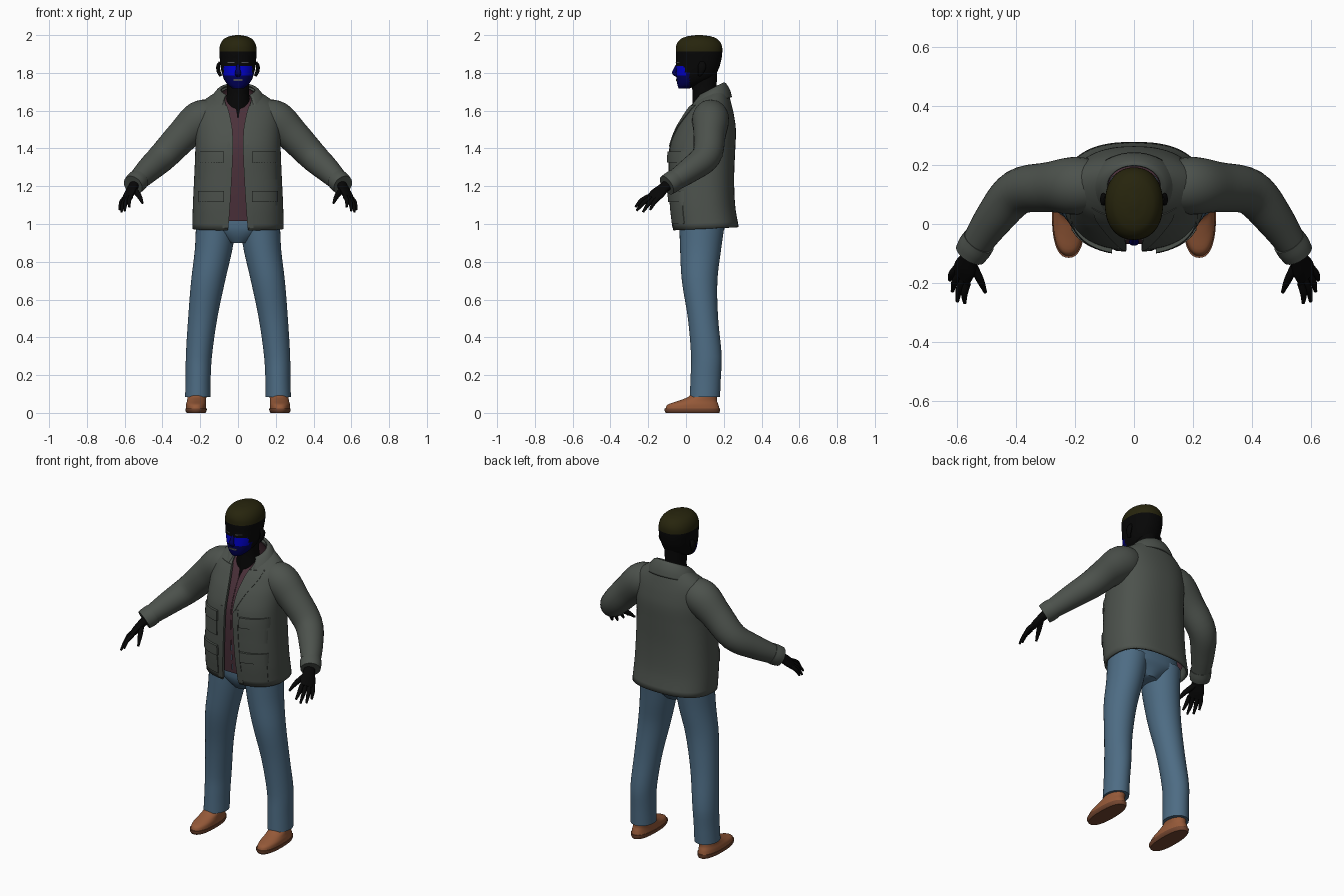
import bpy, bmesh, math
from mathutils import Vector

if "Cube" in bpy.data.objects:
    bpy.data.objects.remove(bpy.data.objects["Cube"])


def material(name, rgb):
    m = bpy.data.materials.new(name)
    m.diffuse_color = (*rgb, 1)
    m.use_nodes = True
    m.node_tree.nodes["Principled BSDF"].inputs["Base Color"].default_value = m.diffuse_color
    return m


JACKET = material("grey green cloth", (.073, .084, .073))
SHIRT = material("maroon cloth", (.070, .030, .042))
DENIM = material("blue denim", (.075, .150, .230))
LEATHER = material("tan leather", (.300, .100, .040))
SOLE = material("brown sole", (.170, .060, .028))
SKIN = material("black skin", (.002, .002, .002))
CAP = material("dark olive", (.020, .018, .004))
BLUE = material("bright blue", (.0, .0, .65))
NAVY = material("navy blue", (.0, .0, .10))
GREY = material("grey", (.09, .09, .10))


def skin(name, rows, mats, closed=True, caps=True, mirror=False, thick=0):
    """Join rows of points into one surface."""
    bm = bmesh.new()
    vs = [[bm.verts.new(p) for p in row] for row in rows]
    n = len(vs[0])
    for a, b in zip(vs, vs[1:]):
        for i in range(n if closed else n - 1):
            j = (i + 1) % n
            bm.faces.new((a[i], a[j], b[j], b[i]))
    if caps and closed:
        bm.faces.new(vs[0][::-1])
        bm.faces.new(vs[-1])
    bmesh.ops.recalc_face_normals(bm, faces=bm.faces)
    me = bpy.data.meshes.new(name)
    bm.to_mesh(me)
    bm.free()
    ob = bpy.data.objects.new(name, me)
    bpy.context.collection.objects.link(ob)
    for m in mats:
        me.materials.append(m)
    if thick:
        s = ob.modifiers.new("Thickness", 'SOLIDIFY')
        s.thickness, s.offset = thick, 0
    if mirror:
        ob.modifiers.new("Mirror", 'MIRROR')
    return ob


# A ring is (z, rx, cy, ry, cx, power, tilt, gap); the last four are optional
def full(r):
    return tuple(r) + (0, 2, 0, 0)[len(r) - 4:]


def ring_at(rings, z):
    """Smoothly interpolated ring at height z."""
    R = [full(r) for r in rings]
    i = 0
    while i < len(R) - 2 and z > R[i + 1][0]:
        i += 1
    p, q = R[i], R[i + 1]
    a, b = R[max(i - 1, 0)], R[min(i + 2, len(R) - 1)]
    h = q[0] - p[0]
    u = (z - p[0]) / h
    out = [z]
    for k in range(1, 8):
        m0 = (q[k] - a[k]) / (q[0] - a[0]) * h
        m1 = (b[k] - p[k]) / (b[0] - p[0]) * h
        out.append((2*u**3 - 3*u*u + 1) * p[k] + (u**3 - 2*u*u + u) * m0
                   + (3*u*u - 2*u**3) * q[k] + (u**3 - u*u) * m1)
    return out


def on_ring(r, a):
    z, rx, cy, ry, cx, p, tilt, g = r
    s, c = math.sin(a), math.cos(a)
    sx = math.copysign(abs(s) ** (2 / p), s)
    sy = -math.copysign(abs(c) ** (2 / p), c)
    return Vector((cx + rx * sx, cy + ry * sy, z + tilt * sy))


def angle_for(r, x):
    return math.asin(min(max(x / r[1], 0), 1) ** (r[5] / 2))


def loft(name, rings, mats, n=40, steps=4, opened=False, **kw):
    zs = [p[0] + (q[0] - p[0]) * k / steps
          for p, q in zip(rings, rings[1:]) for k in range(steps)]
    rows = []
    for z in zs + [rings[-1][0]]:
        r = ring_at(rings, z)
        a0 = angle_for(r, r[7]) if opened else 0
        rows.append([on_ring(r, a0 + (2 * math.pi - 2 * a0) * i / n)
                     for i in range(n + 1 if opened else n)])
    return skin(name, rows, mats, closed=not opened, **kw)


def patch(name, rings, mats, z0, z1, left, right, lift, n=10, mirror=True):
    """Raised panel that follows the front of a loft; its rim sinks in."""
    def sample(z, x, d):
        r = ring_at(rings, z)
        s = math.copysign(1, x)
        return on_ring(r, s * angle_for(r, abs(x))) - Vector((0, d, 0))
    rows = []
    for j in [0] + list(range(n + 1)) + [n]:
        z = z0 + (z1 - z0) * j / n
        a, b = left(z), right(z)
        rim = len(rows) in (0, n + 2)
        rows.append([sample(z, a + (b - a) * i / n,
                            -.006 if rim or k in (0, n + 2) else lift)
                     for k, i in enumerate([0] + list(range(n + 1)) + [n])])
    return skin(name, rows, mats, closed=False, mirror=mirror)


def tube(name, pts, mats, ref=(0, 0, 1), n=16, steps=4, mirror=True):
    """Tube through (x, y, z, r_along_ref, r_across)."""
    P = [Vector(p) for p in pts]
    P = [2 * P[0] - P[1]] + P + [2 * P[-1] - P[-2]]
    line = []
    for i in range(1, len(P) - 2):
        a, b, c, d = P[i - 1:i + 3]
        for k in range(steps + (i == len(P) - 3)):
            u = k / steps
            line.append(.5 * (2*b + (c - a)*u + (2*a - 5*b + 4*c - d)*u*u
                              + (3*b - a - 3*c + d)*u**3))
    rows = []
    for i, p in enumerate(line):
        t = (line[min(i + 1, len(line) - 1)] - line[max(i - 1, 0)])[:3]
        t = Vector(t).normalized()
        w = Vector(ref)
        w = (w - t * w.dot(t)).normalized()
        v = t.cross(w)
        rows.append([Vector(p[:3]) + w * p[3] * math.cos(2*math.pi*k/n)
                     + v * p[4] * math.sin(2*math.pi*k/n) for k in range(n)])
    return skin(name, rows, mats, mirror=mirror)


# Jacket body, open down the front
jacket = [(.975, .236, .105, .168, 0, 2.5, .008, .055), (1.10, .233, .088, .166, 0, 2.5, 0, .045),
          (1.25, .226, .083, .166, 0, 2.5, 0, .036), (1.40, .220, .087, .168, 0, 2.4, 0, .030),
          (1.50, .220, .105, .153, 0, 2.3, 0, .034), (1.57, .217, .118, .130, 0, 2.2, .005, .045),
          (1.62, .205, .125, .110, 0, 2.1, .012, .056), (1.66, .160, .128, .092, 0, 2, .025, .066),
          (1.69, .105, .130, .075, 0, 2, .035, .070)]
loft("jacket_body", jacket, [JACKET], n=64, opened=True, thick=.012)

# Shirt just inside the jacket, with a small V at the neck
shirt = []
for z, gap in ((1.02, .001), (1.2, .001), (1.4, .001), (1.5, .001), (1.58, .002), (1.62, .012), (1.66, .03), (1.69, .045)):
    r = ring_at(jacket, z)
    shirt.append((z, r[1] - .02, r[2], r[3] - .017, 0, r[5], r[6], gap))
loft("shirt", shirt, [SHIRT], n=48, opened=True)

# Turned-down collar and lapels
collar = [(1.635, .150, .120, .118, 0, 2, .035, .085), (1.67, .132, .125, .102, 0, 2, .038, .078),
          (1.70, .108, .128, .080, 0, 2, .040, .070), (1.708, .090, .128, .070, 0, 2, .036, .062)]
loft("collar", collar, [JACKET], opened=True, thick=.012)
gap_at = lambda z: ring_at(jacket, z)[7]
patch("lapel", jacket, [JACKET], 1.41, 1.645, lambda z: gap_at(z) - .004,
      lambda z: gap_at(z) + .008 + .072 * min((z - 1.41) / .18, 1), .012)

# Chest and hip pockets with flaps
for label, z0, z1 in (("chest", 1.235, 1.385), ("hip", 1.005, 1.175)):
    patch(label + "_pocket", jacket, [JACKET], z0, z1 - .02,
          lambda z: .080, lambda z: .208, .012)
    patch(label + "_pocket_flap", jacket, [JACKET], z1 - .06, z1,
          lambda z: .074, lambda z: .213, .020)
patch("front_placket", jacket, [JACKET], .985, 1.42, lambda z: gap_at(z) - .003,
      lambda z: gap_at(z) + .028, .009)

# Sleeves and cuffs
tube("sleeve", [(.12, .13, 1.575, .085, .085), (.20, .13, 1.55, .102, .098),
                (.29, .125, 1.47, .088, .085), (.395, .108, 1.36, .078, .078),
                (.475, .02, 1.285, .066, .066), (.553, -.095, 1.208, .050, .048)],
     [JACKET], n=28, steps=5)
tube("cuff", [(.527, -.058, 1.234, .057, .058), (.542, -.080, 1.219, .058, .059),
              (.556, -.102, 1.205, .055, .055)], [JACKET], n=28)

# Hands: palm, four fingers, thumb
across = Vector((.5, .85, -.1)).normalized()
knuckle = Vector((.583, -.172, 1.143))
tube("palm", [(.548, -.095, 1.208, .030, .026), (.562, -.125, 1.185, .036, .022),
              (.575, -.152, 1.160, .044, .020), (.587, -.180, 1.136, .040, .013)],
     [SKIN], ref=across)
tips = ((.575, -.268, 1.090), (.600, -.262, 1.070), (.617, -.228, 1.063), (.626, -.190, 1.075))
for k, (off, tip) in enumerate(zip((-.034, -.011, .012, .033), tips)):
    base, tip = knuckle + across * off, Vector(tip)
    mid = base.lerp(tip, .5) + Vector((.006, -.002, .006))
    tube(f"finger_{k + 1}", [(*base, .012, .012), (*mid, .012, .011), (*tip, .006, .006)],
         [SKIN], ref=across, n=10)
tube("thumb", [(.550, -.135, 1.182, .017, .015), (.523, -.190, 1.148, .014, .013),
               (.505, -.232, 1.110, .006, .006)], [SKIN], ref=across, n=10)

# Trousers: hips and legs
loft("trouser_hips", [(.90, .06, .082, .08), (.94, .14, .082, .105), (.98, .212, .085, .120, 0, 2.3),
                      (1.06, .205, .085, .120, 0, 2.3)], [DENIM])
loft("trouser_leg", [(.085, .067, .100, .080, .213), (.18, .066, .104, .080, .211),
                     (.30, .069, .108, .081, .207), (.50, .077, .090, .080, .187),
                     (.70, .090, .072, .094, .158), (.86, .099, .077, .108, .130),
                     (1.00, .107, .085, .120, .115)], [DENIM], mirror=True)

# Shoes: sole and upper
loft("shoe_sole", [(0, .050, .035, .142, .222, 2.4), (.012, .056, .033, .147, .222, 2.4),
                   (.024, .057, .033, .148, .222, 2.4)], [SOLE], mirror=True)
loft("shoe_upper", [(.022, .054, .034, .143, .222, 2.4), (.045, .053, .038, .133, .222, 2.3),
                    (.064, .050, .062, .102, .220, 2.2), (.085, .050, .088, .076, .217),
                    (.115, .050, .100, .066, .214)], [LEATHER], mirror=True)

# Neck and head, with close cap and painted face
loft("neck", [(1.56, .075, .105, .072), (1.64, .066, .102, .068), (1.70, .058, .098, .064),
              (1.80, .062, .095, .070)], [SKIN])
head_rings = [(1.718, .030, -.010, .030), (1.735, .052, .010, .055, 0, 2.2),
              (1.77, .076, .045, .096, 0, 2.2), (1.82, .090, .060, .112, 0, 2.2),
              (1.87, .096, .067, .120, 0, 2.2), (1.912, .099, .069, .123, 0, 2.2),
              (1.95, .094, .069, .119, 0, 2.1), (1.98, .074, .069, .096),
              (1.994, .045, .069, .060), (2.0, .012, .069, .016)]
head = loft("head", head_rings, [SKIN, CAP, BLUE, NAVY], n=64, steps=6)
for f in head.data.polygons:
    x, y, z = f.center
    if z > 1.912:
        f.material_index = 1
    elif y < .02 and 1.785 < z < 1.84 and .012 < abs(x) < .075:
        f.material_index = 2
    elif y < .02 and z < 1.80:
        f.material_index = 3
tube("nose", [(0, -.046, 1.845, .006, .008), (0, -.058, 1.815, .010, .012),
              (0, -.062, 1.798, .011, .017), (0, -.045, 1.785, .008, .012)],
     [NAVY], ref=(0, -1, 0), mirror=False)
tube("ear", [(.092, .070, 1.785, .008, .008), (.102, .078, 1.805, .010, .016),
             (.105, .085, 1.835, .010, .022), (.096, .085, 1.858, .006, .012)],
     [SKIN], ref=(1, 0, 0), n=12)
patch("eyebrow", head_rings, [GREY], 1.853, 1.858, lambda z: .018, lambda z: .055, .003, n=4)
patch("lips", head_rings, [GREY], 1.758, 1.768, lambda z: -.024, lambda z: .024, .003, n=6, mirror=False)

# Smooth shading with crisp edges
for ob in bpy.context.scene.objects:
    ob.select_set(True)
    bpy.context.view_layer.objects.active = ob
bpy.ops.object.shade_smooth_by_angle(angle=math.radians(40))
